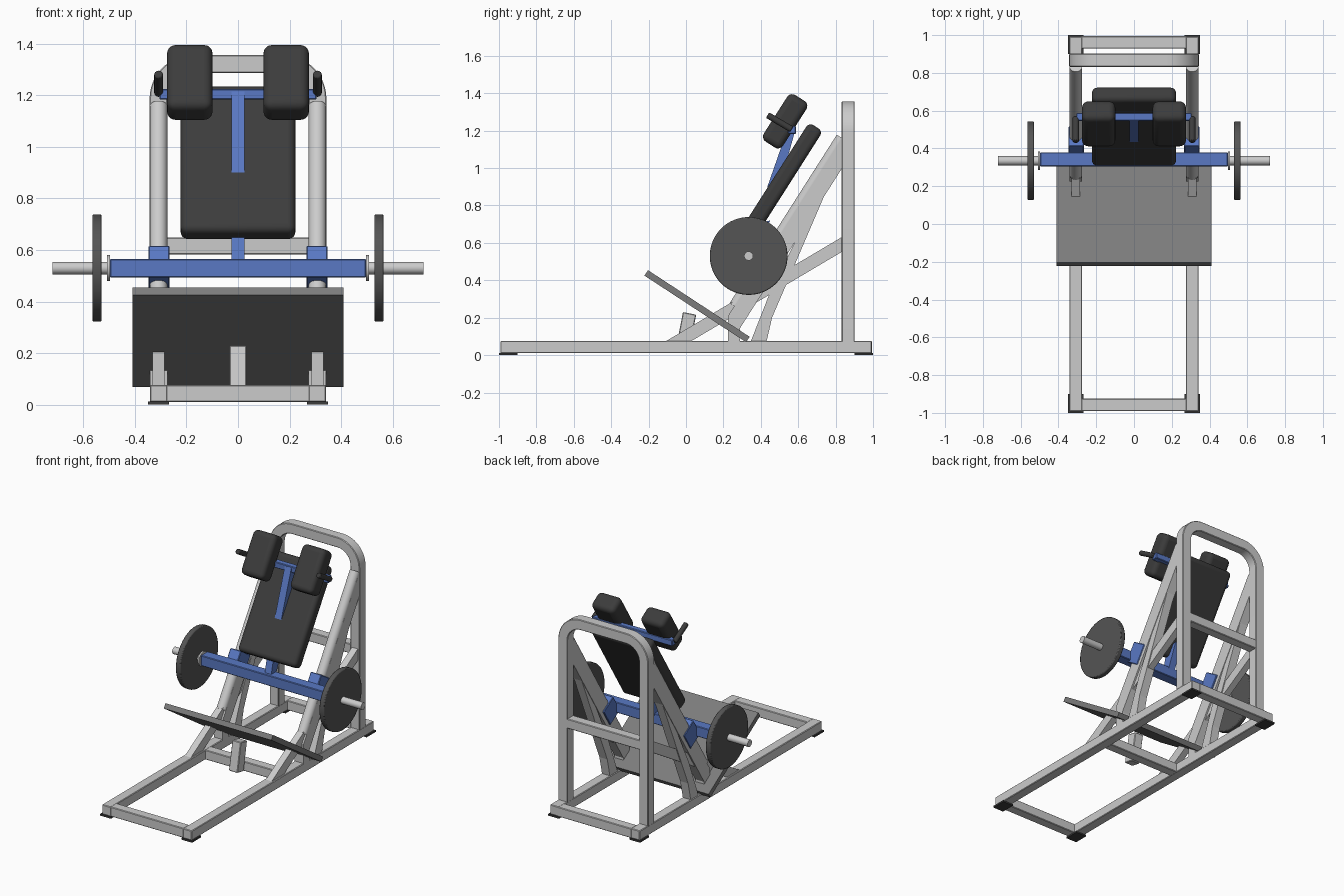
import bpy, bmesh, math
from mathutils import Vector, Matrix

if "Cube" in bpy.data.objects:
    bpy.data.objects.remove(bpy.data.objects["Cube"])

TILT = math.radians(-32.5)          # carriage lean, rotating local z towards +y


def material(name, rgb):
    m = bpy.data.materials.new(name)
    m.diffuse_color = (*rgb, 1)
    m.use_nodes = True
    m.node_tree.nodes["Principled BSDF"].inputs["Base Color"].default_value = m.diffuse_color
    return m


BLUE = material("blue_paint", (0.10, 0.19, 0.55))
DARK = material("black_vinyl", (0.045, 0.045, 0.045))
IRON = material("dark_iron", (0.09, 0.09, 0.09))
MAT = material("platform_grey", (0.2, 0.2, 0.2))


def finish(name, bm, mat=None, bevel=0, segs=2, smooth=False):
    bmesh.ops.recalc_face_normals(bm, faces=bm.faces)
    me = bpy.data.meshes.new(name)
    bm.to_mesh(me)
    bm.free()
    ob = bpy.data.objects.new(name, me)
    bpy.context.collection.objects.link(ob)
    if mat:
        me.materials.append(mat)
    if bevel:
        b = ob.modifiers.new("bevel", 'BEVEL')
        b.width, b.segments = bevel, segs
        b.limit_method, b.angle_limit = 'ANGLE', math.radians(40)
    if smooth:
        bpy.ops.object.select_all(action='DESELECT')
        ob.select_set(True)
        bpy.context.view_layer.objects.active = ob
        bpy.ops.object.shade_smooth_by_angle(angle=math.radians(35))
    return ob


def box(name, center, size, mat=None, tilt=0, bevel=0.004, segs=1, smooth=False):
    bm = bmesh.new()
    m = Matrix.Translation(center) @ Matrix.Rotation(tilt, 4, 'X') @ Matrix.Diagonal((*size, 1))
    bmesh.ops.create_cube(bm, size=1, matrix=m)
    return finish(name, bm, mat, bevel, segs, smooth)


def profile(name, yz, x, width, mat=None):
    """Side profile in the y-z plane, extruded across x."""
    bm = bmesh.new()
    f = bm.faces.new([bm.verts.new((x - width / 2, y, z)) for y, z in yz])
    ext = bmesh.ops.extrude_face_region(bm, geom=[f])["geom"]
    bmesh.ops.translate(bm, vec=(width, 0, 0),
                        verts=[v for v in ext if isinstance(v, bmesh.types.BMVert)])
    return finish(name, bm, mat)


def rod(name, a, b, r, mat=None, bevel=0, sides=32):
    a, b = Vector(a), Vector(b)
    m = Matrix.Translation((a + b) / 2) @ (b - a).to_track_quat('Z', 'Y').to_matrix().to_4x4()
    bm = bmesh.new()
    bmesh.ops.create_cone(bm, cap_ends=True, segments=sides, radius1=r, radius2=r,
                          depth=(b - a).length, matrix=m)
    return finish(name, bm, mat, bevel, 2, True)


# rear arch: rounded inverted U of square tube
def arch_outline(hw, top, r):
    pts = [(hw, 0.07)]
    for i in range(13):
        t = math.pi / 2 * i / 12
        pts.append((hw - r + r * math.cos(t), top - r + r * math.sin(t)))
    return pts + [(-x, z) for x, z in reversed(pts)]


bm = bmesh.new()
rings = []
for hw, top, r in ((0.343, 1.357, 0.17), (0.273, 1.287, 0.10)):
    for y in (0.832, 0.902):
        rings.append([bm.verts.new((x, y, z)) for x, z in arch_outline(hw, top, r)])
of, ob_, nf, nb = rings
loop = (of, ob_, nb, nf)
for k in range(4):
    p, q = loop[k], loop[(k + 1) % 4]
    for i in range(len(p) - 1):
        bm.faces.new((p[i], p[i + 1], q[i + 1], q[i]))
for i in (0, -1):
    bm.faces.new([r[i] for r in loop])
finish("rear_arch", bm, bevel=0.004, segs=1, smooth=True)

# base cross bars and rear cross bar
for name, y, z in (("front_base_bar", -0.958, 0.043), ("back_base_bar", 0.962, 0.043),
                   ("middle_base_bar", 0.07, 0.043), ("rear_cross_bar", 0.867, 0.615)):
    box(name, (0, y, z), (0.56, 0.066, 0.066))

# central stop post
box("stop_post", (0, 0.0, 0.125), (0.066, 0.072, 0.2), tilt=math.radians(-11))

# foot platform
profile("foot_platform", [(-0.222, 0.425), (-0.203, 0.454), (0.34, 0.098), (0.321, 0.069)],
        0, 0.82, MAT)

for s, side in ((1, "right"), (-1, "left")):
    x = 0.308 * s
    # base rail and feet
    box(f"{side}_base_rail", (x, 0, 0.043), (0.068, 1.985, 0.066))
    for y in (-0.95, 0.95):
        box(f"{side}_foot", (0.309 * s, y, 0.006), (0.082, 0.1, 0.012), DARK, bevel=0)
    # inclined rail, guide rod, brace and rear leg
    profile(f"{side}_inclined_rail", [(0.225, 0.07), (0.225, 0.21), (0.835, 1.165),
                                      (0.835, 1.0), (0.29, 0.146), (0.29, 0.07)], x, 0.068)
    rod(f"{side}_guide_rod", (x, 0.262, 0.26), (x, 0.835, 1.16), 0.034)
    profile(f"{side}_brace", [(-0.115, 0.07), (0.835, 0.632), (0.835, 0.553), (0.02, 0.07)],
            x, 0.046)
    profile(f"{side}_rear_leg", [(0.345, 0.07), (0.43, 0.07), (0.46, 0.2), (0.76, 0.9),
                                 (0.68, 0.8), (0.455, 0.35)], x, 0.06)
    # carriage sleeve riding on the rail
    box(f"{side}_sleeve", (0.306 * s, 0.427, 0.525), (0.082, 0.125, 0.14), BLUE, TILT)
    # weight horn, collar and plate
    rod(f"{side}_weight_horn", (0.48 * s, 0.335, 0.53), (0.72 * s, 0.335, 0.53), 0.024)
    rod(f"{side}_collar", (0.497 * s, 0.335, 0.53), (0.508 * s, 0.335, 0.53), 0.05)
    rod(f"{side}_weight_plate", (0.529 * s, 0.335, 0.53), (0.565 * s, 0.335, 0.53),
        0.208, IRON, bevel=0.006, sides=64)
    # shoulder pad and hand grip
    box(f"{side}_shoulder_pad", (0.187 * s, 0.53, 1.25), (0.176, 0.122, 0.295), DARK, TILT,
        bevel=0.032, segs=5, smooth=True)
    rod(f"{side}_hand_grip", (0.308 * s, 0.436, 1.283), (0.308 * s, 0.565, 1.207),
        0.017, DARK, bevel=0.005, sides=20)

# carriage beam, stems and shoulder bar
box("carriage_beam", (0, 0.342, 0.53), (0.995, 0.074, 0.072), BLUE)
profile("backrest_stem", [(0.32, 0.54), (0.375, 0.54), (0.45, 0.72), (0.36, 0.70)], 0, 0.05, BLUE)
profile("shoulder_stem", [(0.545, 1.215), (0.585, 1.205), (0.50, 0.90), (0.435, 0.90)],
        0, 0.05, BLUE)
box("shoulder_bar", (0, 0.567, 1.204), (0.61, 0.042, 0.042), BLUE)

# back pad
box("back_pad", (0, 0.515, 0.938), (0.445, 0.088, 0.67), DARK, TILT,
    bevel=0.028, segs=5, smooth=True)
